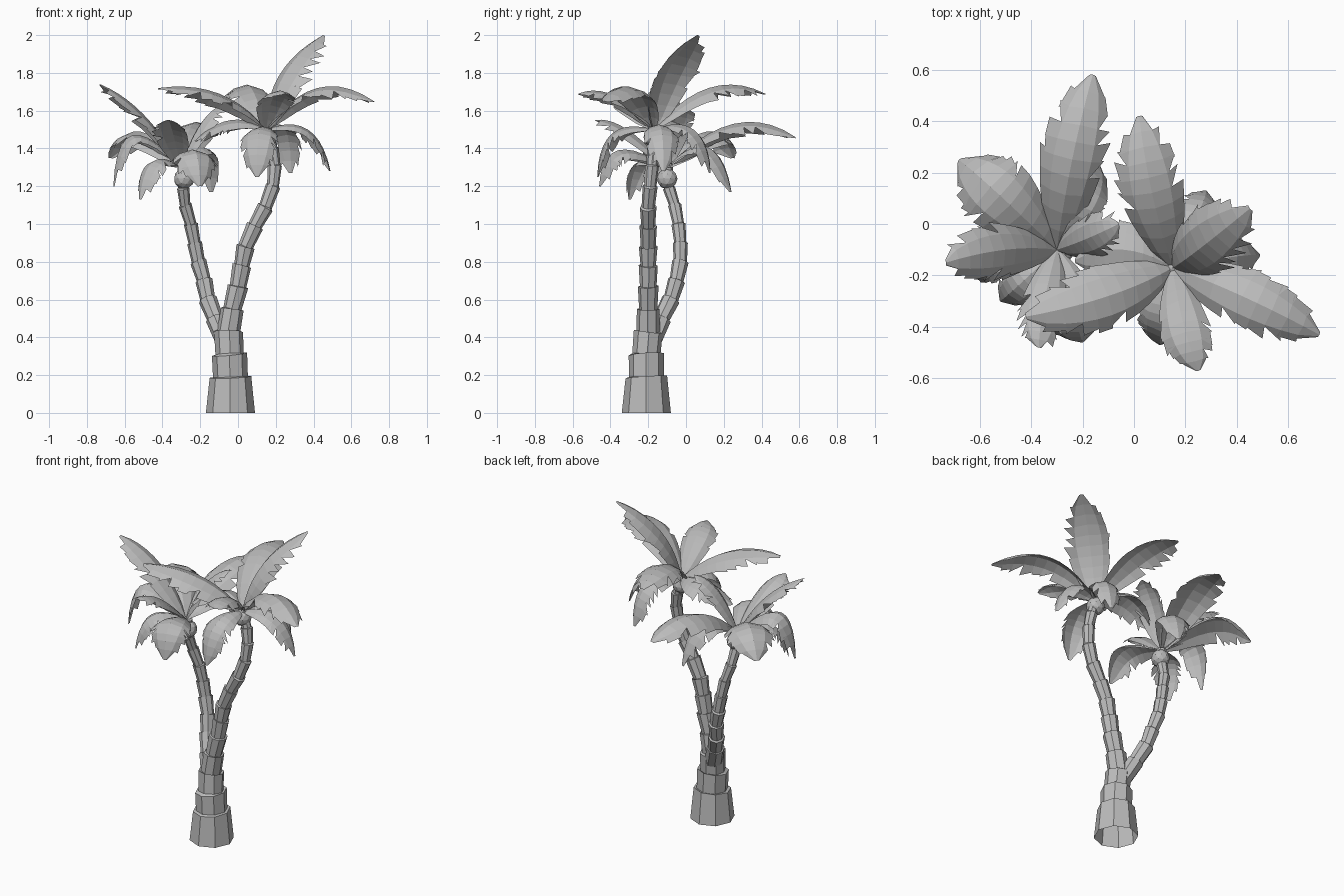
import bpy, bmesh, math, random
from mathutils import Vector

random.seed(4)
default_cube = bpy.data.objects.get("Cube")
if default_cube:
    bpy.data.objects.remove(default_cube, do_unlink=True)

# One plain grey for the whole model
grey = bpy.data.materials.new("plain_grey")
grey.use_nodes = True
grey_value = (0.5, 0.5, 0.5, 1)
grey.diffuse_color = grey_value
grey.node_tree.nodes["Principled BSDF"].inputs["Base Color"].default_value = grey_value


def finish(name, bm):
    mesh = bpy.data.meshes.new(name)
    bm.to_mesh(mesh)
    bm.free()
    mesh.materials.append(grey)
    obj = bpy.data.objects.new(name, mesh)
    bpy.context.collection.objects.link(obj)
    return obj


def ring(bm, center, axis, radius, sides, twist):
    """Adds a loop of vertices around a centre, square to the axis."""
    side = axis.cross(Vector((0, 1, 0))).normalized()
    other = axis.cross(side)
    loop = []
    for k in range(sides):
        angle = math.tau * k / sides + twist
        loop.append(bm.verts.new(center + radius * (side * math.cos(angle) + other * math.sin(angle))))
    return loop


def bridge(bm, lower, upper):
    count = len(lower)
    for k in range(count):
        n = (k + 1) % count
        bm.faces.new((lower[k], upper[k], upper[n], lower[n]))


def trunk(name, stations, sides=8):
    """Stacked bark sleeves: each flares towards its top and steps in to the next."""
    bm = bmesh.new()
    points = [Vector(s[:3]) for s in stations]
    radii = [s[3] for s in stations]
    last = None
    for i in range(len(points) - 1):
        axis = (points[i + 1] - points[i]).normalized()
        lean = Vector((random.uniform(-1, 1), random.uniform(-1, 1), 0)) * 0.08
        if i == 0:
            low_axis, low, high = Vector((0, 0, 1)), radii[0], radii[1] * 1.05
        else:
            low_axis, low, high = axis, radii[i] * 0.88, radii[i + 1] * 1.1
        twist = random.uniform(-0.1, 0.1)
        bottom = ring(bm, points[i], low_axis, low, sides, twist)
        top = ring(bm, points[i + 1], (axis + lean).normalized(), high, sides, twist)
        if last:
            bridge(bm, last, bottom)
        bridge(bm, bottom, top)
        last = top
    bm.faces.new(last)
    bmesh.ops.recalc_face_normals(bm, faces=bm.faces)
    return finish(name, bm)


def frond(name, base, middle, tip, half_width, rows=10):
    """Arched leaf with a folded section and a torn, blunt-ended rim."""
    bm = bmesh.new()
    base, middle, tip = Vector(base), Vector(middle), Vector(tip)
    control = middle * 2 - (base + tip) / 2
    heading = tip - base
    side = Vector((heading.y, -heading.x, 0)).normalized()

    def point(t, across, shift=0.0):
        spine = base * (1 - t) ** 2 + control * 2 * t * (1 - t) + tip * t * t
        tangent = ((control - base) * (1 - t) + (tip - control) * t).normalized()
        normal = side.cross(tangent)
        width = half_width * (0.1 + 0.9 * max(0, math.sin(math.pi * t ** 1.1)) ** 0.6)
        return spine + side * across * width - normal * 0.5 * across ** 2 * width + tangent * shift

    def row(t):
        return {u: bm.verts.new(point(t, u)) for u in (-0.6, 0, 0.6)}

    lower = row(0)
    for i in range(rows):
        t0, t1 = i / rows, (i + 1) / rows
        upper = row(t1)
        for sign in (-1, 1):
            inner = sign * 0.6
            inside = (lower[0], lower[inner], upper[inner], upper[0])
            # Blades near the stem join up, those further out are torn apart
            torn = t0 > 0.35
            notch = random.choice((0.65, 0.9, 1)) if torn else 1
            reach = random.uniform(0.97, 1.1) if torn else 1
            shift = random.uniform(0, 0.03) if torn and i < rows - 1 else 0
            rim_low = bm.verts.new(point(t0, sign * notch))
            rim_high = bm.verts.new(point(t1, sign * reach, shift))
            outside = (lower[inner], rim_low, rim_high, upper[inner])
            for quad in (inside, outside):
                bm.faces.new(quad if sign < 0 else quad[::-1])
        lower = upper
    bmesh.ops.remove_doubles(bm, verts=bm.verts, dist=0.0005)
    for face in bm.faces:
        face.normal_update()
    if sum(f.normal.dot(side.cross(heading)) for f in bm.faces) < 0:
        bmesh.ops.reverse_faces(bm, faces=bm.faces)
    return finish(name, bm)


def nut(name, center, radius):
    bm = bmesh.new()
    bmesh.ops.create_icosphere(bm, subdivisions=2, radius=radius)
    bmesh.ops.translate(bm, verts=bm.verts, vec=center)
    return finish(name, bm)


# Trunks: centre and radius at each bark step
trunk("tall_trunk", [
    (-.04, -.21, 0, .13), (-.04, -.21, .19, .105), (-.045, -.21, .31, .085),
    (-.05, -.2, .43, .07), (-.03, -.2, .55, .055), (0, -.2, .67, .05),
    (.02, -.2, .78, .046), (.04, -.2, .88, .045), (.09, -.2, .99, .042),
    (.145, -.2, 1.09, .04), (.185, -.19, 1.2, .036), (.195, -.18, 1.31, .034),
    (.18, -.17, 1.4, .033), (.15, -.17, 1.5, .03)])
trunk("short_trunk", [
    (-.06, -.19, .36, .055), (-.12, -.13, .5, .05), (-.16, -.08, .6, .045),
    (-.18, -.05, .7, .042), (-.21, -.03, .8, .04), (-.23, -.03, .9, .036),
    (-.25, -.04, 1, .034), (-.28, -.06, 1.1, .032), (-.29, -.09, 1.19, .03),
    (-.29, -.1, 1.3, .028)])

# Crowns: leaf middle, leaf tip and half width
tall_base = (.15, -.17, 1.5)
tall_leaves = [
    ((.07, .12, 1.72), (.02, .42, 1.69), .125),
    ((.25, -.1, 1.8), (.45, .06, 2), .13),
    ((.42, -.28, 1.72), (.72, -.43, 1.65), .115),
    ((.19, -.38, 1.68), (.25, -.57, 1.69), .095),
    ((-.1, -.28, 1.69), (-.42, -.36, 1.72), .125),
    ((.11, -.39, 1.48), (.1, -.47, 1.25), .1),
    ((.37, -.13, 1.5), (.49, -.12, 1.28), .09),
    ((.25, .04, 1.5), (.28, .13, 1.27), .09),
    ((-.04, -.1, 1.55), (-.23, -.14, 1.44), .11)]
short_base = (-.3, -.1, 1.3)
short_leaves = [
    ((-.24, .25, 1.53), (-.16, .58, 1.46), .125),
    ((-.52, .11, 1.49), (-.68, .25, 1.35), .145),
    ((-.5, -.1, 1.58), (-.73, -.15, 1.74), .105),
    ((-.19, -.06, 1.54), (-.06, 0, 1.64), .085),
    ((-.23, -.36, 1.39), (-.2, -.46, 1.2), .12),
    ((-.35, -.31, 1.5), (-.37, -.48, 1.55), .09),
    ((-.45, -.24, 1.33), (-.52, -.3, 1.13), .085),
    ((-.56, -.14, 1.47), (-.66, -.17, 1.2), .09),
    ((-.2, .11, 1.41), (-.14, .24, 1.17), .1)]
for crown, base, leaves in (("tall", tall_base, tall_leaves), ("short", short_base, short_leaves)):
    for index, (middle, tip, width) in enumerate(leaves, 1):
        frond(f"{crown}_leaf_{index}", base, middle, tip, width)

# Nut under each crown
nut("tall_crown_nut", (.15, -.17, 1.46), .055)
nut("short_crown_nut", (-.285, -.1, 1.24), .055)
